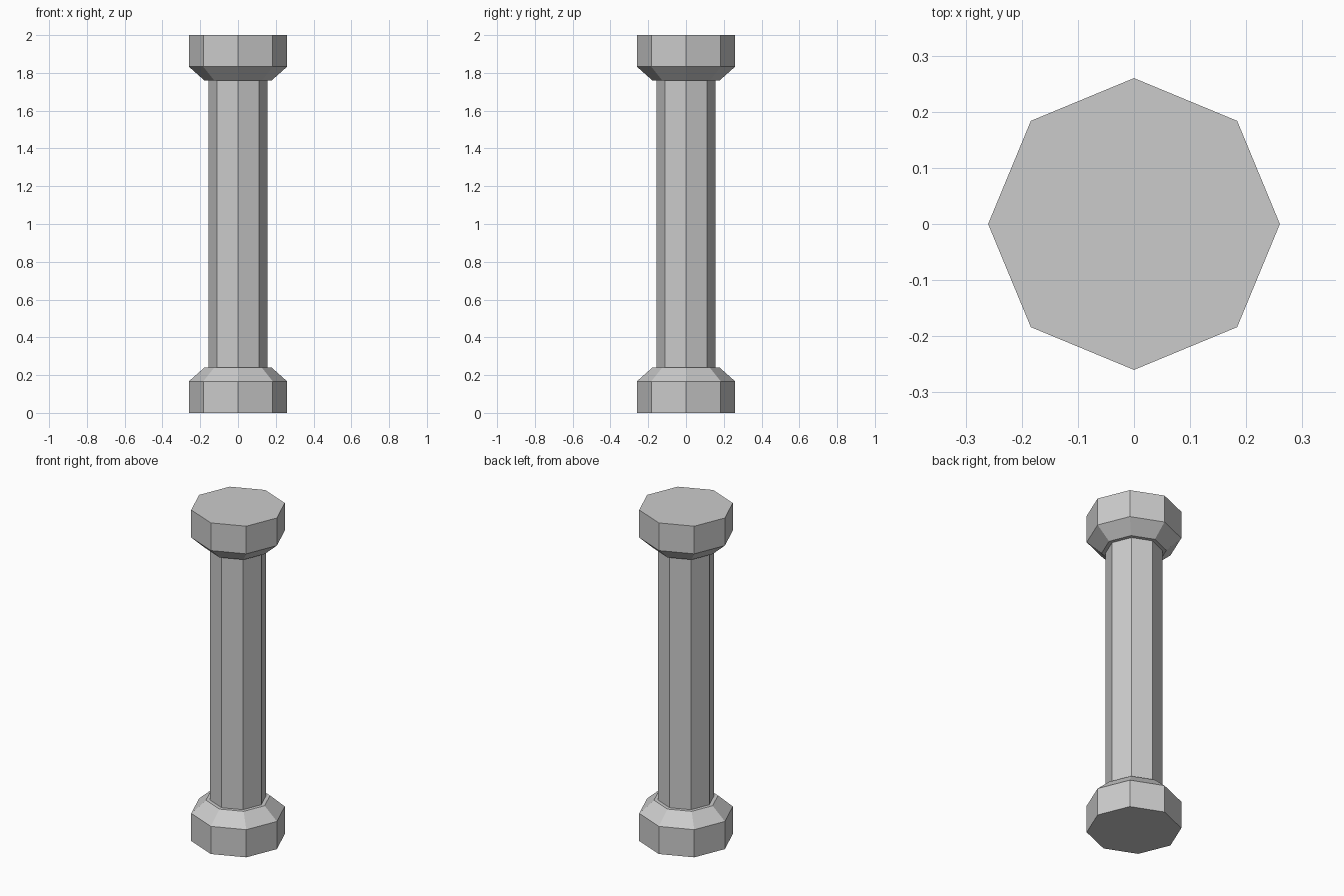
import bpy, bmesh
from math import cos, sin, pi

if "Cube" in bpy.data.objects:
    bpy.data.objects.remove(bpy.data.objects["Cube"])

SIDES = 8


def lathe(name, profile):
    """Closed faceted solid from (radius, z) rings listed bottom to top."""
    bm = bmesh.new()
    rings = [[bm.verts.new((r * cos(2 * pi * i / SIDES), r * sin(2 * pi * i / SIDES), z))
              for i in range(SIDES)] for r, z in profile]
    for a, b in zip(rings, rings[1:]):
        for i in range(SIDES):
            j = (i + 1) % SIDES
            bm.faces.new((a[i], a[j], b[j], b[i]))
    bm.faces.new(rings[0][::-1])
    bm.faces.new(rings[-1])
    bmesh.ops.recalc_face_normals(bm, faces=bm.faces)
    mesh = bpy.data.meshes.new(name)
    bm.to_mesh(mesh)
    bm.free()
    ob = bpy.data.objects.new(name, mesh)
    bpy.context.collection.objects.link(ob)
    return ob


# Octagonal column: base, bevel, shaft, and the same profile mirrored for the capital
half = [(0.26, 0.0), (0.26, 0.167), (0.178, 0.24), (0.156, 0.24)]
lathe("column", half + [(r, 2.0 - z) for r, z in reversed(half)])
